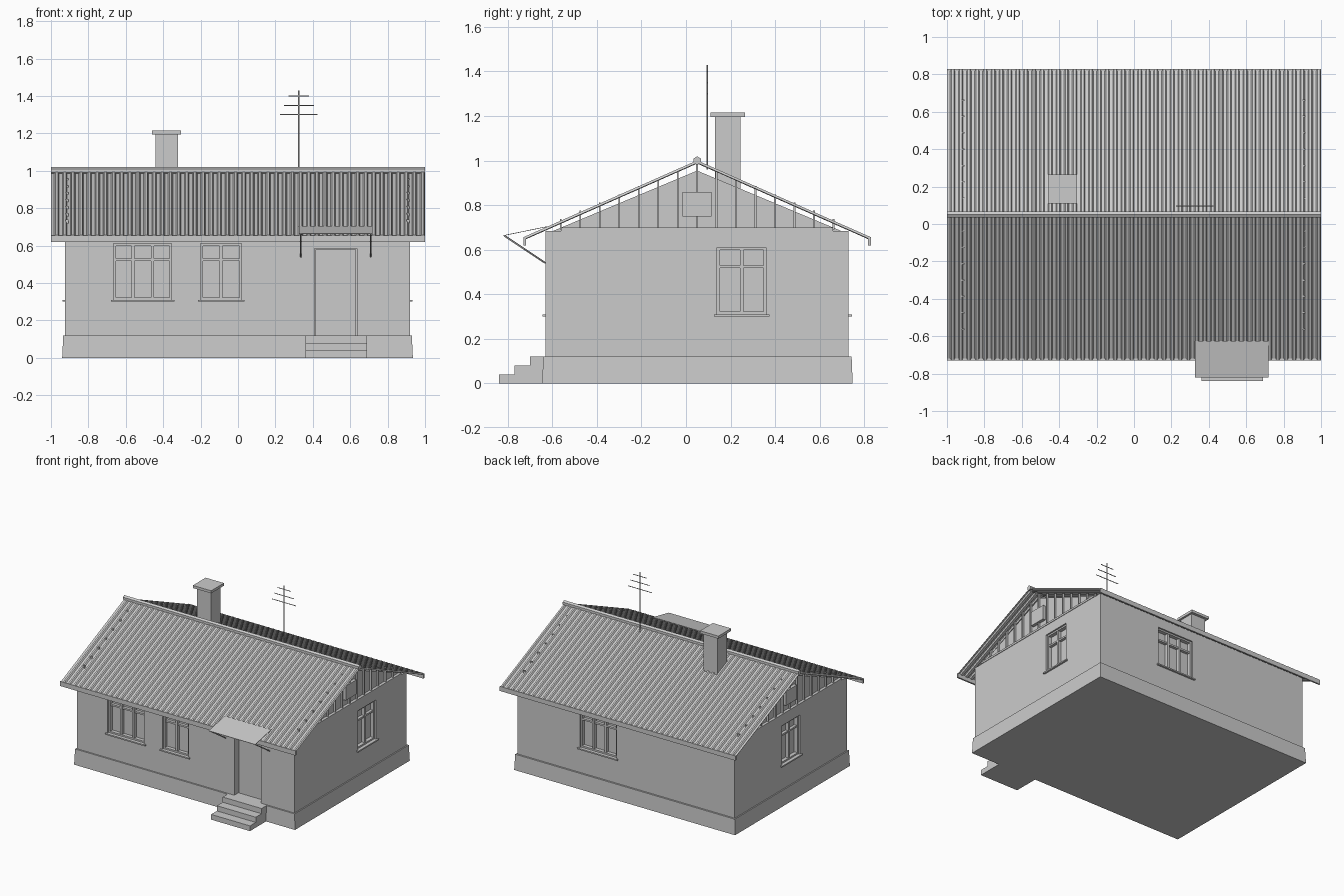
import bpy, bmesh, math
from mathutils import Vector, Matrix

if "Cube" in bpy.data.objects:
    bpy.data.objects.remove(bpy.data.objects["Cube"], do_unlink=True)

grey = bpy.data.materials.new("plain grey")
grey.use_nodes = True
grey.diffuse_color = (0.6, 0.6, 0.6, 1)
grey.node_tree.nodes["Principled BSDF"].inputs["Base Color"].default_value = (0.6, 0.6, 0.6, 1)

RIDGE_Y, RIDGE_Z, PITCH = 0.05, 1.0, 0.442
LEFT, RIGHT, FRONT, BACK = 0.92, -0.925, -0.63, 0.73
WALL_TOP, PLINTH_TOP = 0.685, 0.12


def finish(bm, name):
    bmesh.ops.recalc_face_normals(bm, faces=bm.faces)
    mesh = bpy.data.meshes.new(name)
    bm.to_mesh(mesh)
    bm.free()
    mesh.materials.append(grey)
    ob = bpy.data.objects.new(name, mesh)
    bpy.context.collection.objects.link(ob)
    return ob


def add_box(bm, x0, x1, y0, y1, z0, z1, place=Matrix()):
    mid = Matrix.Translation(((x0 + x1) / 2, (y0 + y1) / 2, (z0 + z1) / 2))
    size = Matrix.Diagonal((x1 - x0, y1 - y0, z1 - z0, 1))
    return bmesh.ops.create_cube(bm, size=1, matrix=place @ mid @ size)["verts"]


def boxes(name, *limits):
    bm = bmesh.new()
    for b in limits:
        add_box(bm, *b)
    return finish(bm, name)


def prism(name, outline, x0, x1):
    """Extrude a (y, z) outline along x."""
    bm = bmesh.new()
    face = bm.faces.new([bm.verts.new((x0, y, z)) for y, z in outline])
    ext = bmesh.ops.extrude_face_region(bm, geom=[face])["geom"]
    bmesh.ops.translate(bm, vec=(x1 - x0, 0, 0),
                        verts=[v for v in ext if isinstance(v, bmesh.types.BMVert)])
    return finish(bm, name)


def rod(name, a, b, radius, sides=6):
    a, b = Vector(a), Vector(b)
    bm = bmesh.new()
    turn = (b - a).to_track_quat("Z", "Y").to_matrix().to_4x4()
    bmesh.ops.create_cone(bm, cap_ends=True, segments=sides, radius1=radius, radius2=radius,
                          depth=(b - a).length, matrix=Matrix.Translation((a + b) / 2) @ turn)
    return finish(bm, name)


# Plinth, slightly narrower at the top
bm = bmesh.new()
for v in add_box(bm, -0.94, 0.935, -0.645, 0.748, 0, PLINTH_TOP):
    if v.co.z > 0.1:
        v.co.x *= 0.994
        v.co.y *= 0.994
finish(bm, "plinth")

# Walls
walls = boxes("walls", (RIGHT, LEFT, FRONT, BACK, 0.1, WALL_TOP))

# Windows: local x runs along the wall, local -y points outward
SILL, HEAD, DEPTH, BAR = 0.31, 0.61, 0.04, 0.012


def placed(x, y, angle):
    return Matrix.Translation((x, y, 0)) @ Matrix.Rotation(math.radians(angle), 4, "Z")


windows = [
    ("front_wide_window", placed(-0.51, FRONT, 0), 0.31, 3),
    ("front_window", placed(-0.09, FRONT, 0), 0.22, 2),
    ("left_window", placed(LEFT, 0.25, 90), 0.22, 2),
    ("right_window", placed(RIGHT, 0.05, -90), 0.22, 2),
    ("back_window", placed(0.235, BACK, 180), 0.31, 3),
]
cut = bmesh.new()
add_box(cut, 0.41, 0.635, FRONT - 0.1, FRONT + 0.06, PLINTH_TOP, 0.585)
for name, place, width, columns in windows:
    h = width / 2
    add_box(cut, -h, h, -0.1, DEPTH, SILL, HEAD, place)
    bm = bmesh.new()
    # outer frame
    for s in (-1, 1):
        x = s * (h - BAR / 2)
        add_box(bm, x - BAR / 2, x + BAR / 2, 0.012, DEPTH, SILL, HEAD, place)
    for z in (SILL, HEAD - BAR):
        add_box(bm, -h, h, 0.012, DEPTH, z, z + BAR, place)
    # mullions and transom
    for i in range(1, columns):
        x = -h + width * i / columns
        add_box(bm, x - 0.008, x + 0.008, 0.015, DEPTH, SILL, HEAD, place)
    add_box(bm, -h, h, 0.018, DEPTH, 0.517, 0.53, place)
    # sill
    add_box(bm, -h - 0.015, h + 0.015, -0.014, DEPTH, SILL - 0.01, SILL, place)
    finish(bm, name)
cutter = finish(cut, "opening_cutter")
cutter.hide_render = True
mod = walls.modifiers.new("openings", "BOOLEAN")
mod.operation, mod.solver, mod.object = "DIFFERENCE", "EXACT", cutter
bpy.context.view_layer.objects.active = walls
bpy.ops.object.modifier_apply(modifier=mod.name)
bpy.data.objects.remove(cutter, do_unlink=True)

# Gables: recessed panel, foot board, upright battens and a vent hatch
for side, wall in (("left", LEFT), ("right", RIGHT)):
    s = 1 if wall > 0 else -1

    def span(inner, outer):
        return sorted((wall + s * inner, wall + s * outer))

    prism(side + "_gable", [(-0.595, WALL_TOP), (0.695, WALL_TOP), (RIDGE_Y, 0.955)],
          *span(-0.06, -0.018))
    boxes(side + "_gable_foot", (*span(-0.02, 0.004), -0.56, 0.66, WALL_TOP, 0.7))
    bm = bmesh.new()
    for k in range(-7, 8):
        y = RIDGE_Y + k * 0.0875
        top = 0.995 - 0.418 * abs(y - RIDGE_Y)
        add_box(bm, *span(-0.02, -0.004), y - 0.004, y + 0.004, 0.69, top)
    finish(bm, side + "_gable_battens")
    boxes(side + "_gable_hatch", (*span(-0.03, 0.006), -0.015, 0.115, 0.75, 0.86))

# Corrugated roof slopes
WAVES, RUN = 46, 0.78
for name, s in (("front_roof", -1), ("back_roof", 1)):
    bm = bmesh.new()
    step = 2 / WAVES
    rows = []
    for i in range(WAVES):
        for part, lift in ((0, 0), (0.4, 0), (0.55, 0.011), (0.85, 0.011)):
            x = -1 + (i + part) * step
            rows.append([bm.verts.new((x, RIDGE_Y + s * d, RIDGE_Z - 0.01 + lift - PITCH * d))
                         for d in (0, RUN)])
    rows.append([bm.verts.new((1, RIDGE_Y + s * d, RIDGE_Z - 0.01 - PITCH * d))
                 for d in (0, RUN)])
    for a, b in zip(rows, rows[1:]):
        bm.faces.new((a[0], a[1], b[1], b[0]))
    roof = finish(bm, name)
    roof.modifiers.new("sheet", "SOLIDIFY").thickness = 0.003
    # eaves board
    edge = RIDGE_Y + s * (RUN - 0.006)
    boxes(name + "_eaves_board", (-1, 1, edge - 0.006, edge + 0.006, 0.62, 0.655))
rod("ridge_cap", (-1, RIDGE_Y, 1.0), (1, RIDGE_Y, 1.0), 0.019)

# Chimney
boxes("chimney", (-0.44, -0.32, 0.13, 0.245, 0.86, 1.2))
boxes("chimney_cap", (-0.46, -0.305, 0.11, 0.265, 1.195, 1.215))

# Aerial
rod("aerial_mast", (0.325, 0.095, 0.96), (0.325, 0.095, 1.43), 0.004)
for z, half in ((1.4, 0.055), (1.35, 0.08), (1.3, 0.1)):
    rod("aerial_bar", (0.325 - half, 0.095, z), (0.325 + half, 0.095, z), 0.003)

# Entrance: door, stepped stair, sheet canopy on two struts
boxes("door", (0.415, 0.63, FRONT + 0.05, FRONT + 0.065, PLINTH_TOP, 0.58))
prism("steps", [(-0.6, 0), (-0.84, 0), (-0.84, 0.04), (-0.77, 0.04), (-0.77, 0.08),
                (-0.7, 0.08), (-0.7, PLINTH_TOP), (-0.6, PLINTH_TOP)], 0.36, 0.69)
prism("canopy", [(-0.82, 0.662), (-0.82, 0.665), (-0.625, 0.705), (-0.625, 0.702)], 0.325, 0.72)
for x in (0.336, 0.71):
    rod("canopy_strut", (x, -0.815, 0.663), (x, FRONT, 0.54), 0.004)
